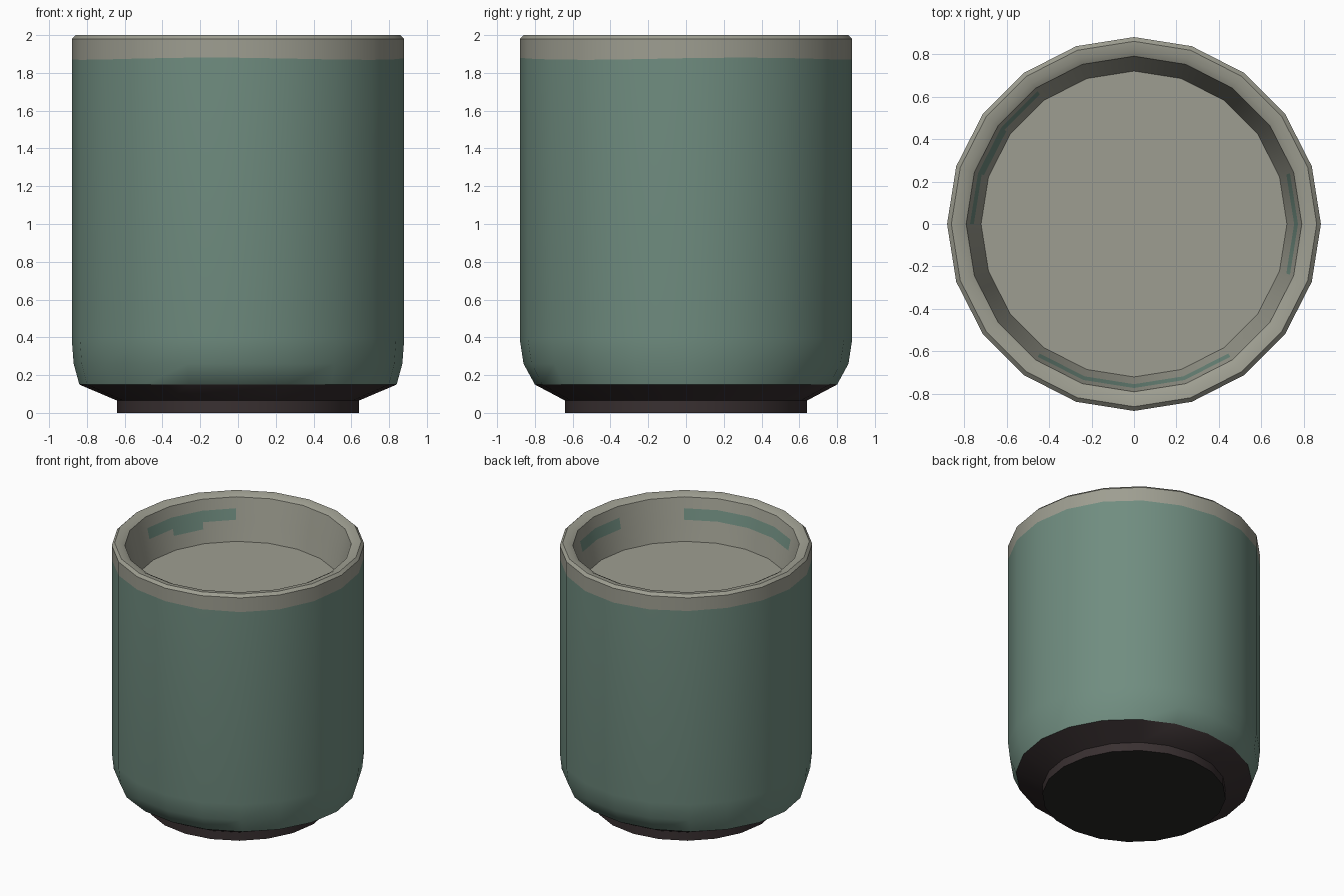
import bpy, bmesh, math

if "Cube" in bpy.data.objects:
    bpy.data.objects.remove(bpy.data.objects["Cube"])

SIDES = 20


def material(name, srgb):
    m = bpy.data.materials.new(name)
    lin = [((c / 255 + 0.055) / 1.055) ** 2.4 for c in srgb]
    m.diffuse_color = (*lin, 1)
    m.use_nodes = True
    m.node_tree.nodes["Principled BSDF"].inputs["Base Color"].default_value = m.diffuse_color
    return m


mats = [material("green glaze", (112, 141, 128)),
        material("warm grey rim", (158, 158, 145)),
        material("dark brown clay", (57, 48, 49)),
        material("charcoal underside", (40, 39, 38))]
GREEN, GREY, BROWN, CHARCOAL = range(4)

# rings from the foot up, over the lip and down inside:
# x radius, y radius, height, colour of the band that starts here
rings = [
    (0.64, 0.64, 0.00, BROWN),
    (0.64, 0.64, 0.065, BROWN),
    (0.84, 0.80, 0.15, GREEN),
    (0.87, 0.86, 0.26, GREEN),
    (0.88, 0.88, 0.39, GREEN),
    (0.88, 0.88, 1.875, GREY),
    (0.88, 0.88, 1.98, GREY),
    (0.86, 0.86, 2.00, GREY),
    (0.82, 0.82, 1.996, GREY),
    (0.79, 0.79, 1.98, GREY),
    (0.772, 0.772, 1.90, GREY),   # glaze patch band
    (0.754, 0.754, 1.82, GREY),   # drip band
    (0.743, 0.743, 1.77, GREY),
    (0.72, 0.72, 1.67, GREY),
]
UPPER_PATCH, DRIP = 10, 11


def patch(az):
    """Azimuths (degrees) where the glaze ran over the inside wall."""
    return 117 < az < 182 or 340 < az or az < 20 or 228 < az < 312


bm = bmesh.new()
loops = []
for k, (rx, ry, z, _) in enumerate(rings):
    loop = []
    for i in range(SIDES):
        a = 2 * math.pi * i / SIDES
        # slightly wavy glaze line below the lip
        dz = 0.006 * math.sin(3 * a + 0.5) if k == 5 else 0
        loop.append(bm.verts.new((rx * math.cos(a), ry * math.sin(a), z + dz)))
    loops.append(loop)

# cup walls
for k in range(len(rings) - 1):
    for i in range(SIDES):
        j = (i + 1) % SIDES
        f = bm.faces.new((loops[k][i], loops[k][j], loops[k + 1][j], loops[k + 1][i]))
        f.material_index = rings[k][3]
        az = (i + 0.5) * 360 / SIDES
        if (k == UPPER_PATCH and patch(az)) or (k == DRIP and 135 < az < 160):
            f.material_index = GREEN

# underside and inner floor
bm.faces.new(loops[0][::-1]).material_index = CHARCOAL
bm.faces.new(loops[-1]).material_index = GREY

me = bpy.data.meshes.new("cup")
bm.to_mesh(me)
bm.free()
for m in mats:
    me.materials.append(m)
cup = bpy.data.objects.new("cup", me)
bpy.context.collection.objects.link(cup)
bpy.context.view_layer.objects.active = cup
cup.select_set(True)
bpy.ops.object.shade_smooth_by_angle(angle=math.radians(35))
